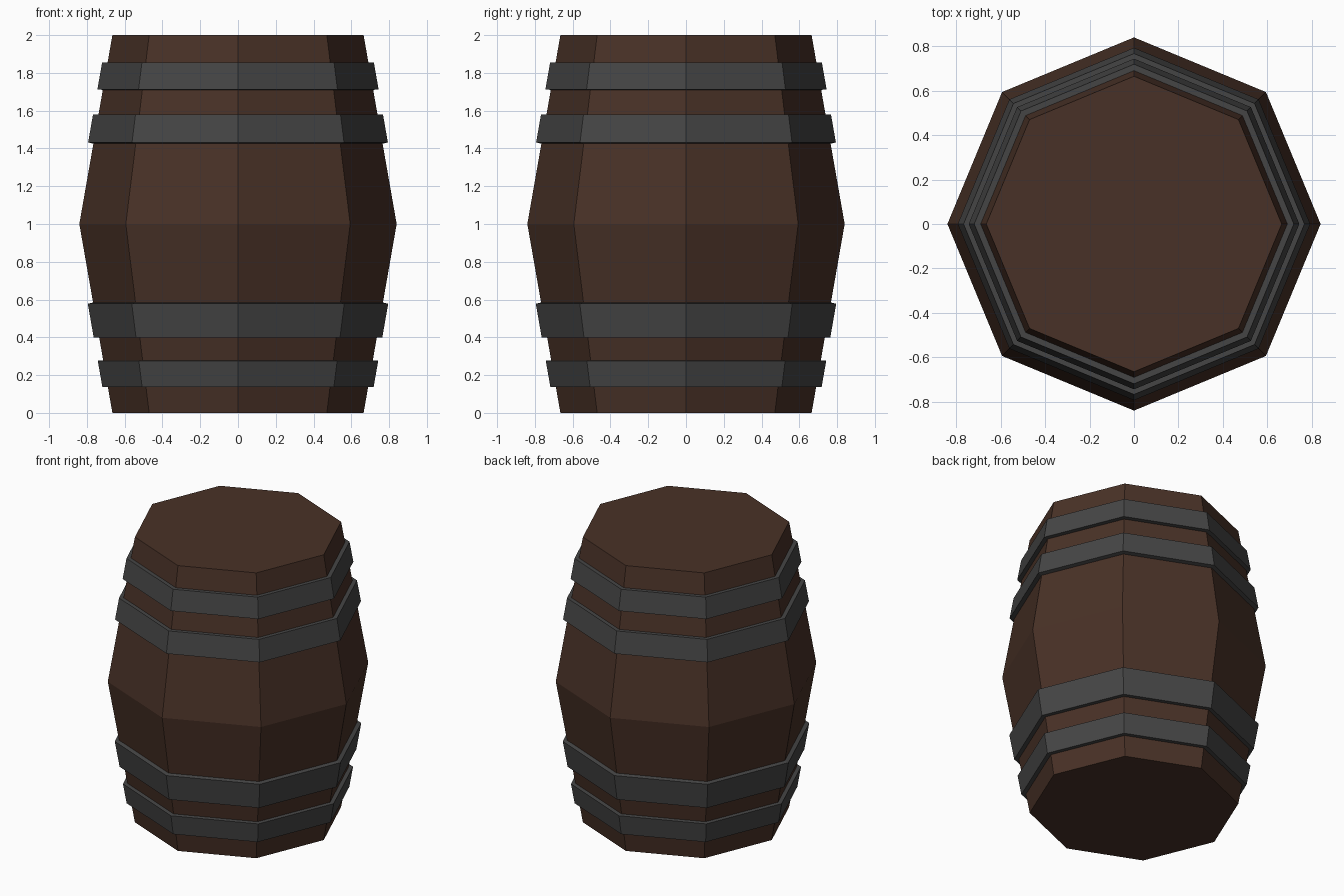
import bpy, bmesh, math

if "Cube" in bpy.data.objects:
    bpy.data.objects.remove(bpy.data.objects["Cube"])

SIDES = 8
R_END, R_MID = 0.665, 0.84


def material(name, color):
    m = bpy.data.materials.new(name)
    m.diffuse_color = (*color, 1)
    m.use_nodes = True
    m.node_tree.nodes["Principled BSDF"].inputs["Base Color"].default_value = m.diffuse_color
    return m


def wall(z):
    """Radius of the barrel wall at height z."""
    return R_MID - (R_MID - R_END) * abs(z - 1)


def lathe(name, profile, mat, ring):
    """Eight-sided turning of (radius, z) points; a ring closes on itself, otherwise ends are capped."""
    bm = bmesh.new()
    loops = [[bm.verts.new((r * math.cos(math.tau * i / SIDES),
                            r * math.sin(math.tau * i / SIDES), z))
              for i in range(SIDES)] for r, z in profile]
    n = len(loops)
    for k in range(n if ring else n - 1):
        a, b = loops[k], loops[(k + 1) % n]
        for i in range(SIDES):
            j = (i + 1) % SIDES
            bm.faces.new((a[i], a[j], b[j], b[i]))
    if not ring:
        bm.faces.new(loops[0][::-1])
        bm.faces.new(loops[-1])
    bmesh.ops.recalc_face_normals(bm, faces=bm.faces)
    mesh = bpy.data.meshes.new(name)
    bm.to_mesh(mesh)
    bm.free()
    mesh.materials.append(mat)
    obj = bpy.data.objects.new(name, mesh)
    bpy.context.collection.objects.link(obj)


wood = material("dark_wood", (0.066, 0.031, 0.02))
iron = material("dark_iron", (0.06, 0.06, 0.06))

# Bulging wooden body
lathe("barrel_body", [(R_END, 0), (R_MID, 1), (R_END, 2)], wood, False)

# Hoops: inner bottom, outer bottom, outer top and inner top heights
hoops = {
    "hoop_bottom": (0.138, 0.138, 0.276, 0.28),
    "hoop_lower": (0.398, 0.398, 0.578, 0.589),
    "hoop_upper": (1.42, 1.432, 1.581, 1.581),
    "hoop_top": (1.708, 1.713, 1.855, 1.855),
}
T, SINK = 0.029, 0.02
for name, (bi, bo, to, ti) in hoops.items():
    lathe(name, [(wall(bi) - SINK, bi), (wall(bo) + T, bo),
                 (wall(to) + T, to), (wall(ti) - SINK, ti)], iron, True)
